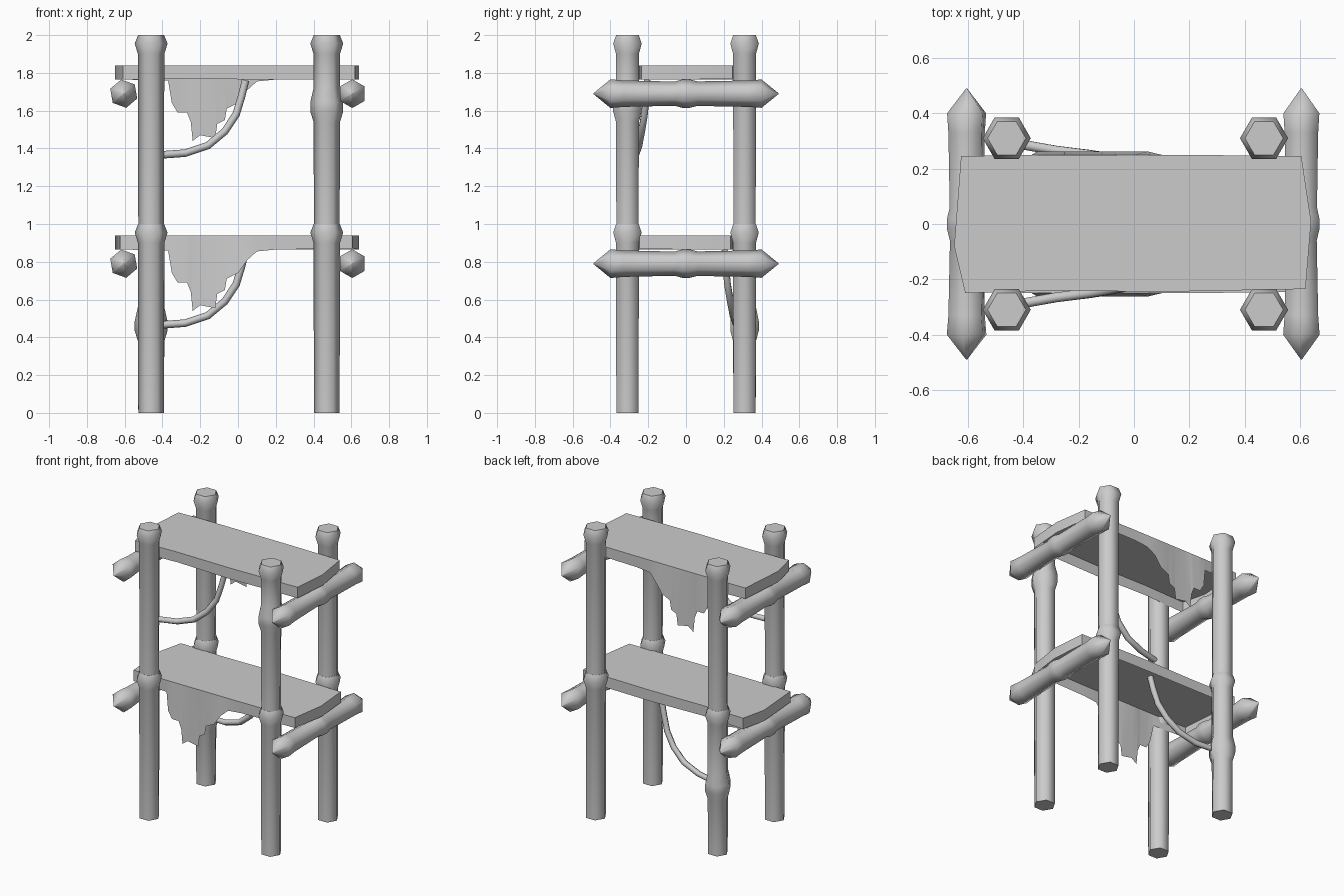
import bpy, bmesh, math
from mathutils import Vector, Matrix

cube = bpy.data.objects.get("Cube")
if cube:
    bpy.data.objects.remove(cube, do_unlink=True)

grey = bpy.data.materials.new("plain_grey")
grey.use_nodes = True
grey.diffuse_color = (0.6, 0.6, 0.6, 1)
grey.node_tree.nodes["Principled BSDF"].inputs["Base Color"].default_value = grey.diffuse_color


def finish(name, bm, angle):
    bmesh.ops.recalc_face_normals(bm, faces=bm.faces)
    mesh = bpy.data.meshes.new(name)
    bm.to_mesh(mesh)
    bm.free()
    mesh.materials.append(grey)
    obj = bpy.data.objects.new(name, mesh)
    bpy.context.collection.objects.link(obj)
    bpy.ops.object.select_all(action="DESELECT")
    obj.select_set(True)
    bpy.context.view_layer.objects.active = obj
    bpy.ops.object.shade_smooth_by_angle(angle=math.radians(angle))
    return obj


def tube(name, rings, sides=6, turn=0.0, axis="Z", angle=62):
    """Loft polygons; each ring is (centre, radius), lying across the axis."""
    bm = bmesh.new()
    loops = []
    for centre, radius in rings:
        loop = []
        for i in range(sides):
            a = turn + math.tau * i / sides
            p, q = radius * math.cos(a), radius * math.sin(a)
            offset = {"Z": (p, q, 0), "Y": (p, 0, q), "X": (0, p, q)}[axis]
            loop.append(bm.verts.new(Vector(centre) + Vector(offset)))
        loops.append(loop)
    for a, b in zip(loops, loops[1:]):
        for i in range(sides):
            j = (i + 1) % sides
            bm.faces.new((a[i], a[j], b[j], b[i]))
    bm.faces.new(loops[0])
    bm.faces.new(loops[-1])
    return finish(name, bm, angle)


# Posts: two stacked lengths each, with a flared knob at the top of each length
def post(name, x, y, low_knot=False, high_knot=False):
    knob = [(0.9, 0.07), (0.955, 0.087), (1.0, 0.069)]
    for base, label, knot in ((0, "lower", 0.46 if low_knot else None),
                              (1, "upper", 0.62 if high_knot else None)):
        profile = [(0, 0.068)]
        if knot:
            profile += [(knot - 0.08, 0.07), (knot - 0.025, 0.087),
                        (knot + 0.025, 0.087), (knot + 0.1, 0.07)]
        profile += knob
        tube(f"{name}_{label}_post", [((x, y, base + z), r) for z, r in profile])


post("front_right", -0.46, -0.31)
post("back_right", -0.46, 0.31, low_knot=True)
post("front_left", 0.47, -0.31, high_knot=True)
post("back_left", 0.47, 0.31)

# Cross bars: sharpened ends and a knuckle in the middle
BAR = [(-0.49, 0.002), (-0.4, 0.076), (-0.33, 0.07), (-0.06, 0.064), (-0.02, 0.075),
       (0.02, 0.075), (0.06, 0.065), (0.33, 0.07), (0.4, 0.075), (0.49, 0.002)]


def cross_bar(name, x, z, turn):
    tube(name, [((x, y, z), r) for y, r in BAR], turn=turn, axis="Y")


# Hide: flat sheet with a short skirt all round, torn into a hanging flap on one side
TEAR = [(-0.37, 0.08), (-0.35, 0.2), (-0.32, 0.25), (-0.27, 0.25), (-0.25, 0.3),
        (-0.24, 0.4), (-0.2, 0.37), (-0.12, 0.385), (-0.11, 0.31), (-0.07, 0.29),
        (-0.06, 0.23), (0, 0.2), (0.05, 0.13), (0.1, 0.085), (0.2, 0.075)]


def hide_cover(name, top, side):
    # Outline runs along the torn side, round the end, back along the plain side
    outline = [(-0.625, 0.245, 0.075)]
    outline += [(x, 0.25, drop) for x, drop in TEAR]
    outline += [(0.605, 0.245, 0.07), (0.64, 0.01, 0.075), (0.62, -0.235, 0.075),
                (0.1, -0.245, 0.075), (-0.3, -0.24, 0.07), (-0.61, -0.25, 0.075),
                (-0.65, -0.08, 0.075)]
    bm = bmesh.new()
    upper = [bm.verts.new((x, y * side, top)) for x, y, d in outline]
    lower = [bm.verts.new((x, y * side + (0.012 * side if d > 0.1 else 0), top - d))
             for x, y, d in outline]
    bm.faces.new(upper)
    for i in range(len(outline)):
        j = (i + 1) % len(outline)
        bm.faces.new((upper[i], upper[j], lower[j], lower[i]))
    finish(name, bm, 60)


# Rope: slack line from under the hide to the post
ROPE = [(0.04, 0.205, -0.08), (0.02, 0.21, -0.16), (-0.01, 0.22, -0.26),
        (-0.07, 0.235, -0.35), (-0.16, 0.25, -0.425), (-0.28, 0.265, -0.465),
        (-0.42, 0.29, -0.475)]


def rope(name, top, side):
    bm = bmesh.new()
    path = [Vector((x, y * side, top + z)) for x, y, z in ROPE]
    loops = []
    for i, p in enumerate(path):
        along = (path[min(i + 1, len(path) - 1)] - path[max(i - 1, 0)]).normalized()
        u = along.cross(Vector((0, 1, 0))).normalized()
        v = along.cross(u)
        loops.append([bm.verts.new(p + 0.02 * (u * math.cos(a) + v * math.sin(a)))
                      for a in (math.tau * k / 6 for k in range(6))])
    for a, b in zip(loops, loops[1:]):
        for k in range(6):
            m = (k + 1) % 6
            bm.faces.new((a[k], a[m], b[m], b[k]))
    bm.faces.new(loops[0])
    bm.faces.new(loops[-1])
    finish(name, bm, 62)


# Two tiers, the upper one mirrored front to back
for tier, top, side in (("lower", 0.94, -1), ("upper", 1.84, 1)):
    cross_bar(f"{tier}_right_bar", -0.605, top - 0.15, math.radians(40))
    cross_bar(f"{tier}_left_bar", 0.605, top - 0.15, math.radians(30))
    hide_cover(f"{tier}_hide", top, side)
    rope(f"{tier}_rope", top, -side)
